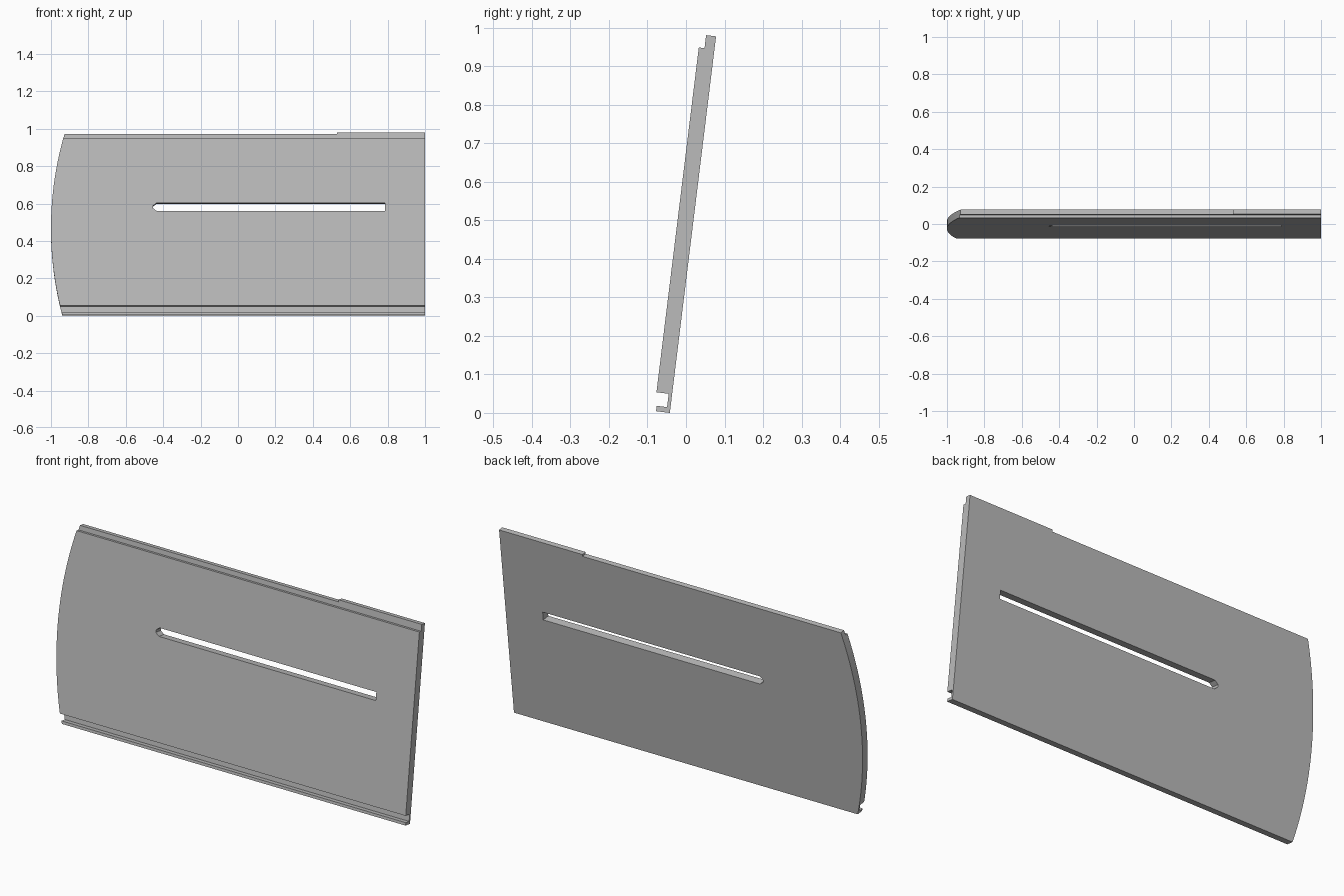
import bpy, bmesh, math
from mathutils import Matrix

cube = bpy.data.objects.get("Cube")
if cube:
    bpy.data.objects.remove(cube, do_unlink=True)

grey = bpy.data.materials.new("light_grey")
grey.use_nodes = True
colour = (0.5, 0.5, 0.5, 1)
grey.diffuse_color = colour
grey.node_tree.nodes["Principled BSDF"].inputs["Base Color"].default_value = colour


def prism(name, points, direction):
    """Extrude a closed 3D outline along a direction."""
    bm = bmesh.new()
    face = bm.faces.new([bm.verts.new(p) for p in points])
    out = bmesh.ops.extrude_face_region(bm, geom=[face])
    moved = [g for g in out["geom"] if isinstance(g, bmesh.types.BMVert)]
    bmesh.ops.translate(bm, verts=moved, vec=direction)
    bmesh.ops.recalc_face_normals(bm, faces=bm.faces)
    mesh = bpy.data.meshes.new(name)
    bm.to_mesh(mesh)
    bm.free()
    obj = bpy.data.objects.new(name, mesh)
    bpy.context.collection.objects.link(obj)
    mesh.materials.append(grey)
    return obj


def cut(target, name, outline, operation):
    """Boolean with a prism running through the panel thickness."""
    cutter = prism(name, [(x, -0.2, z) for x, z in outline], (0, 0.4, 0))
    cutter.hide_render = True
    mod = target.modifiers.new(name, "BOOLEAN")
    mod.operation, mod.solver, mod.object = operation, "EXACT", cutter
    bpy.context.view_layer.objects.active = target
    bpy.ops.object.modifier_apply(modifier=name)
    bpy.data.objects.remove(cutter, do_unlink=True)


# Panel cross-section (forward depth, height): bottom groove and top rebate
section = [(0, 0), (0.036, 0), (0.036, 0.014), (0.009, 0.014), (0.009, 0.049),
           (0.041, 0.049), (0.041, 0.951), (0.026, 0.951), (0.026, 0.985), (0, 0.985)]
panel = prism("panel", [(-1.1, -d, h) for d, h in section], (2.1, 0, 0))

# Bowed end
radius, middle = 1.82, 0.466
arc = []
for i in range(33):
    a = math.radians(-20 + 40 * i / 32)
    arc.append((-1 + radius * (1 - math.cos(a)), middle + radius * math.sin(a)))
cut(panel, "bowed_outline", arc + [(1.3, arc[-1][1]), (1.3, arc[0][1])], "INTERSECT")

# Lowered length of the top edge
cut(panel, "top_step", [(-1.2, 0.975), (0.53, 0.975), (0.53, 1.1), (-1.2, 1.1)], "DIFFERENCE")

# Long slot with one chamfered end
cut(panel, "slot", [(-0.436, 0.56), (0.787, 0.56), (0.787, 0.602), (-0.436, 0.602),
                    (-0.455, 0.587), (-0.455, 0.575)], "DIFFERENCE")

# Lean the panel back
panel.data.transform(Matrix.Translation((0, -0.042, 0)) @ Matrix.Rotation(math.radians(-7), 4, "X"))
